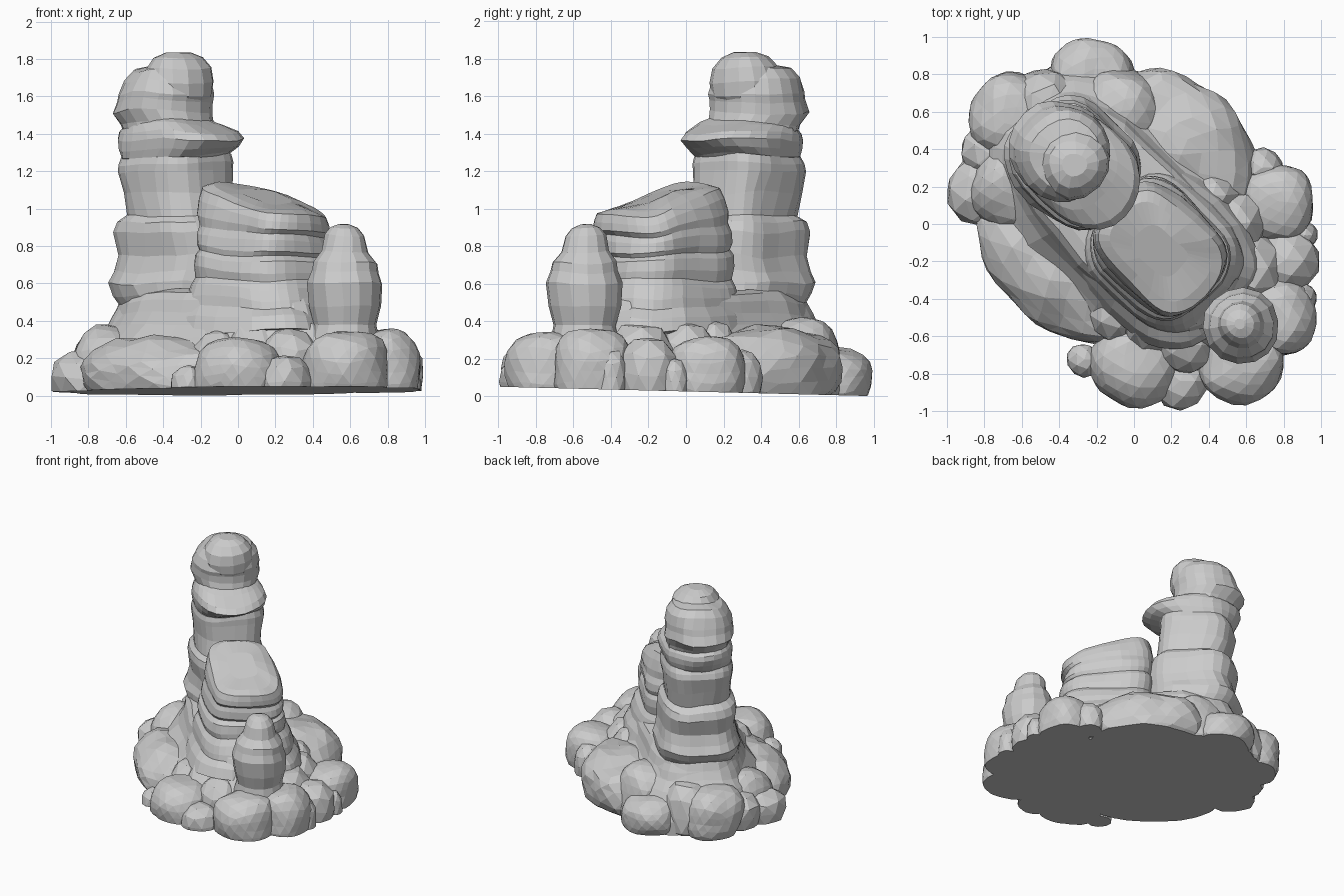
import bpy
import bmesh
import math
from mathutils import Vector, noise

if "Cube" in bpy.data.objects:
    bpy.data.objects.remove(bpy.data.objects["Cube"], do_unlink=True)

# One plain rock colour
stone = bpy.data.materials.new("grey stone")
stone.use_nodes = True
stone.diffuse_color = (.6, .6, .6, 1)
stone.node_tree.nodes["Principled BSDF"].inputs["Base Color"].default_value = (.6, .6, .6, 1)

# The whole rock rests on a slightly sloping cut plane
GROUND_POINT = Vector((0, 0, .025))
GROUND_NORMAL = Vector((0, .025, 1)).normalized()
RIDGE_AXIS = Vector((1, -1, 0)).normalized()
CROSS_AXIS = Vector((1, 1, 0)).normalized()


def finish(name, bm, roughness, scale):
    """Roughen the surface, cut it at the ground and make an object."""
    for vert in bm.verts:
        vert.co += noise.noise_vector(vert.co * scale) * roughness
    cut = bmesh.ops.bisect_plane(
        bm, geom=bm.verts[:] + bm.edges[:] + bm.faces[:],
        plane_co=GROUND_POINT, plane_no=GROUND_NORMAL, clear_inner=True)
    rim = [e for e in cut["geom_cut"] if isinstance(e, bmesh.types.BMEdge)]
    if rim:
        bmesh.ops.edgeloop_fill(bm, edges=rim)
    bmesh.ops.recalc_face_normals(bm, faces=bm.faces)
    mesh = bpy.data.meshes.new(name)
    bm.to_mesh(mesh)
    bm.free()
    mesh.materials.append(stone)
    obj = bpy.data.objects.new(name, mesh)
    bpy.context.collection.objects.link(obj)
    return obj


def strata(name, rings, power, sides=24, roughness=.03):
    """Stack rounded rings (height, start, end, half width, tilt) along the ridge."""
    bm = bmesh.new()
    loops = []
    for z, start, end, half, tilt in rings:
        loop = []
        middle, reach = (start + end) / 2, (end - start) / 2
        for i in range(sides):
            angle = math.tau * i / sides
            c, s = math.cos(angle), math.sin(angle)
            along = math.copysign(abs(c) ** (2 / power), c) * reach
            across = math.copysign(abs(s) ** (2 / power), s) * half
            co = RIDGE_AXIS * (middle + along) + CROSS_AXIS * across
            co.z = z + tilt * along
            loop.append(bm.verts.new(co))
        loops.append(loop)
    for low, high in zip(loops, loops[1:]):
        for i in range(sides):
            j = (i + 1) % sides
            bm.faces.new((low[i], low[j], high[j], high[i]))
    bm.faces.new(loops[0][::-1])
    bm.faces.new(loops[-1])
    return finish(name, bm, roughness, 4)


def boulder(name, x, y, length, width, height, turn=0):
    """A lumpy dome with steep sides."""
    bm = bmesh.new()
    bmesh.ops.create_icosphere(bm, subdivisions=3 if length > .2 else 2, radius=1)
    centre = height * .38
    for vert in bm.verts:
        co = vert.co
        flat = math.hypot(co.x, co.y)
        co /= (flat ** 2.5 + abs(co.z) ** 2.5) ** (1 / 2.5)
        px, py = co.x * length, co.y * width
        vert.co = (x + px * math.cos(turn) - py * math.sin(turn),
                   y + px * math.sin(turn) + py * math.cos(turn),
                   centre + co.z * (height - centre))
    return finish(name, bm, .1 * min(length, width) + .008, 5)


# Wide foot under the ridge, with a continuous ledge on top
strata("ridge_foot", [
    (-.05, -.95, .8, .6, 0), (.1, -.95, .8, .6, 0), (.22, -.9, .76, .54, 0),
    (.31, -.86, .71, .46, 0), (.38, -.81, .68, .4, 0), (.44, -.78, .66, .37, 0),
    (.5, -.76, .64, .35, 0), (.54, -.72, .6, .32, 0), (.56, -.65, .5, .26, 0)], 2.8, 32)

# Tall column, its overhanging ledge and the head above it
strata("tower", [
    (.3, -.84, -.05, .36, 0), (.44, -.78, -.1, .32, 0), (.5, -.75, -.1, .29, 0),
    (.54, -.79, -.1, .3, 0), (.6, -.82, -.1, .31, 0), (.66, -.79, -.1, .29, 0),
    (.75, -.76, -.1, .28, 0), (.88, -.78, -.1, .29, 0), (.93, -.76, -.12, .28, 0),
    (.96, -.71, -.16, .25, 0), (1.08, -.74, -.18, .25, 0), (1.2, -.77, -.19, .26, 0),
    (1.24, -.76, -.19, .26, 0), (1.28, -.74, -.2, .25, 0)], 2.7)
strata("tower_ledge", [
    (1.22, -.72, -.25, .22, 0), (1.28, -.77, -.18, .25, 0), (1.32, -.79, -.11, .265, 0),
    (1.37, -.8, -.06, .275, 0), (1.41, -.79, -.1, .265, 0), (1.45, -.75, -.22, .24, 0),
    (1.48, -.7, -.3, .2, 0)], 2.2)
strata("tower_head", [
    (1.42, -.76, -.28, .24, 0), (1.46, -.78, -.28, .24, 0), (1.52, -.83, -.3, .26, 0),
    (1.58, -.8, -.3, .25, 0), (1.62, -.79, -.29, .25, 0), (1.69, -.76, -.31, .23, 0),
    (1.74, -.71, -.34, .19, 0), (1.76, -.6, -.4, .1, 0)], 2.1, 20)
strata("tower_cap", [
    (1.55, -.57, -.33, .12, 0), (1.61, -.62, -.28, .17, 0), (1.68, -.635, -.27, .185, 0),
    (1.75, -.62, -.28, .17, 0), (1.8, -.58, -.32, .13, 0), (1.82, -.51, -.38, .07, 0)],
    2, 14)

# Layered block with a sloping top
strata("layered_block", [
    (.34, -.2, .7, .43, 0), (.42, -.2, .67, .4, 0), (.47, -.18, .62, .36, 0),
    (.52, -.17, .61, .35, 0), (.58, -.16, .58, .33, 0), (.62, -.15, .55, .3, 0),
    (.67, -.16, .55, .31, -.05), (.73, -.16, .54, .3, -.05), (.76, -.14, .51, .28, -.05),
    (.79, -.15, .53, .29, -.08), (.85, -.15, .53, .285, -.08), (.89, -.14, .52, .27, -.1),
    (.93, -.15, .55, .275, -.15), (.99, -.14, .55, .26, -.22), (1.04, -.13, .54, .235, -.25),
    (1.065, -.08, .48, .18, -.27), (1.075, .05, .34, .1, -.27)], 3.3, 32)

# Small free-standing spire
spire = strata("small_spire", [
    (.25, -.2, .2, .2, 0), (.38, -.17, .17, .17, 0), (.48, -.2, .2, .19, 0),
    (.6, -.205, .205, .2, 0), (.66, -.18, .18, .18, 0), (.71, -.175, .175, .17, 0),
    (.77, -.13, .13, .13, 0), (.86, -.115, .115, .11, 0), (.9, -.08, .08, .08, 0),
    (.92, -.03, .03, .03, 0)], 2, 14, .02)
spire.location = (.57, -.54, 0)

# Long shoulders on both sides of the ridge
diagonal = -math.pi / 4
boulder("front_shoulder", -.43, -.22, .5, .3, .31, diagonal)
boulder("back_shoulder", .27, .45, .45, .3, .37, diagonal)

# Round boulders in a ring: x, y, radius, height
groups = {
    "front_boulder": [
        (0, -.74, .24, .3), (-.27, -.73, .09, .16), (.25, -.84, .15, .21),
        (.27, -.64, .16, .36), (-.1, -.48, .15, .35), (.1, -.53, .17, .4),
        (.57, -.72, .24, .35), (.37, -.5, .17, .41)],
    "side_boulder": [
        (.77, -.5, .21, .35), (.82, -.2, .17, .31), (.9, -.4, .08, .25),
        (.76, .11, .21, .32), (.69, .3, .11, .26), (.54, 0, .17, .4),
        (.42, .16, .14, .41), (.62, -.24, .19, .39), (.91, -.06, .07, .2)],
    "back_boulder": [
        (-.22, .77, .23, .26), (-.07, .61, .23, .42), (-.65, .58, .23, .37),
        (-.47, .64, .2, .4), (-.8, .19, .2, .25), (-.64, .2, .24, .37),
        (-.77, .38, .16, .27)]}
for label, stones in groups.items():
    for x, y, radius, height in stones:
        boulder(label, x, y, radius, radius, height)
